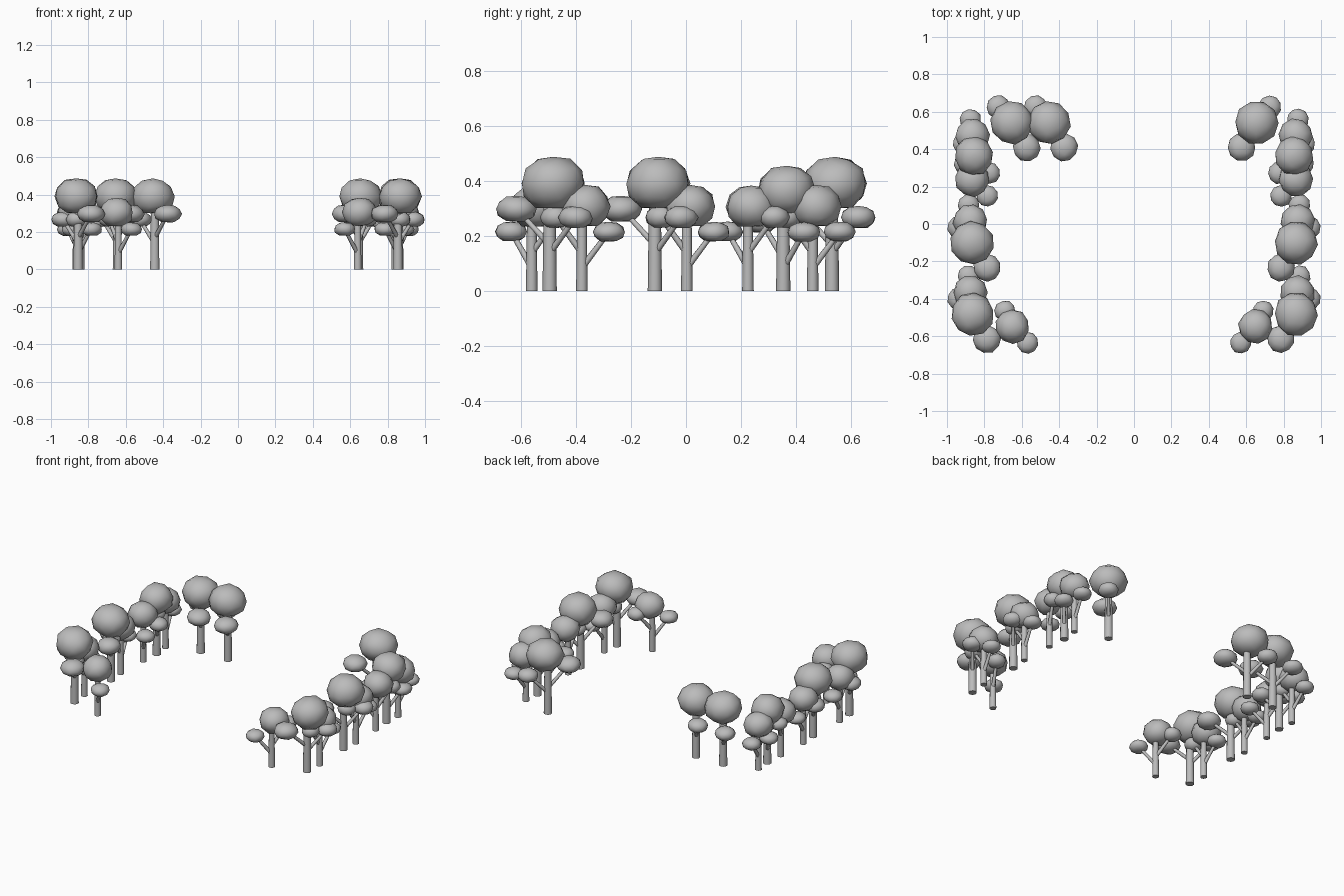
import bpy, bmesh, math, random
from mathutils import Vector, Matrix

random.seed(4)
cube = bpy.data.objects.get("Cube")
if cube:
    bpy.data.objects.remove(cube)

grey = bpy.data.materials.new("matte_grey")
grey.use_nodes = True
grey.diffuse_color = (0.5, 0.5, 0.5, 1)
grey.node_tree.nodes["Principled BSDF"].inputs["Base Color"].default_value = (0.5, 0.5, 0.5, 1)


def finish(bm, name):
    mesh = bpy.data.meshes.new(name)
    bm.to_mesh(mesh)
    bm.free()
    mesh.materials.append(grey)
    ob = bpy.data.objects.new(name, mesh)
    bpy.context.collection.objects.link(ob)
    bpy.ops.object.select_all(action='DESELECT')
    ob.select_set(True)
    bpy.context.view_layer.objects.active = ob
    bpy.ops.object.shade_smooth_by_angle(angle=math.radians(50))


def limb(bm, start, end, r1, r2, sides):
    """Tapered cylinder between two points."""
    a, b = Vector(start), Vector(end)
    turn = (b - a).to_track_quat('Z', 'Y').to_matrix().to_4x4()
    bmesh.ops.create_cone(bm, cap_ends=True, segments=sides, radius1=r1, radius2=r2,
                          depth=(b - a).length, matrix=Matrix.Translation((a + b) / 2) @ turn)


def clump(bm, centre, r, rz):
    """Slightly uneven low-poly ball of leaves with a flattened crown."""
    made = bmesh.ops.create_icosphere(bm, subdivisions=2, radius=1)
    spin = Matrix.Rotation(random.uniform(0, 6), 3, 'Z')
    for v in made["verts"]:
        p = spin @ v.co * random.uniform(0.98, 1.06)
        p.z = max(-0.9, min(p.z, 0.97))
        v.co = Vector(centre) + Vector((p.x * r, p.y * r, p.z * rz))


# Each kind: trunk radius, crown (z, r, rz), lobes (dx, dy, z, r, rz)
KINDS = {
    "tall": (0.026, (0.39, 0.113, 0.1),
             [(-0.07, -0.12, 0.297, 0.073, 0.05), (0.08, 0.095, 0.267, 0.062, 0.043)]),
    "broad": (0.026, (0.365, 0.102, 0.092),
              [(0.065, 0.075, 0.213, 0.058, 0.038), (-0.07, -0.08, 0.25, 0.058, 0.042)]),
    "small": (0.021, (0.305, 0.09, 0.08),
              [(-0.07, -0.075, 0.215, 0.057, 0.038), (0.05, 0.095, 0.268, 0.055, 0.043)]),
    "small_turned": (0.021, (0.307, 0.09, 0.08),
                     [(0.02, 0.098, 0.214, 0.057, 0.038), (0, -0.095, 0.268, 0.055, 0.043)]),
}


def tree(label, kind, x, y, side):
    radius, (cz, cr, crz), lobes = KINDS[kind]
    x *= side
    wood = bmesh.new()
    limb(wood, (x, y, 0), (x, y, cz), radius, radius * 0.8, 10)
    leaves = bmesh.new()
    clump(leaves, (x + 0.01 * side, y + 0.012, cz), cr, crz)
    for dx, dy, z, r, rz in lobes:
        tip = (x + dx * side, y + dy, z)
        limb(wood, (x, y, z - 0.13), tip, 0.012, 0.009, 8)
        clump(leaves, tip, r, rz)
    finish(wood, label + "_trunk")
    finish(leaves, label + "_foliage")


# Curved row of trees repeated on both sides
ROW = [
    ("front_inner_tree", "small", 0.64, -0.56),
    ("front_corner_tree", "tall", 0.855, -0.495),
    ("front_side_tree", "small_turned", 0.865, -0.378),
    ("middle_tall_tree", "tall", 0.855, -0.113),
    ("middle_small_tree", "small_turned", 0.865, 0.003),
    ("rear_side_tree", "small", 0.855, 0.225),
    ("rear_broad_tree", "broad", 0.845, 0.353),
    ("rear_corner_tree", "small_turned", 0.855, 0.46),
    ("rear_inner_tree", "tall", 0.645, 0.53),
]
for side, word in ((1, "left_"), (-1, "right_")):
    for label, kind, x, y in ROW:
        tree(word + label, kind, x, y, side)

# One additional tree closes the right rear
tree("right_rear_end_tree", "tall", 0.445, 0.53, -1)
